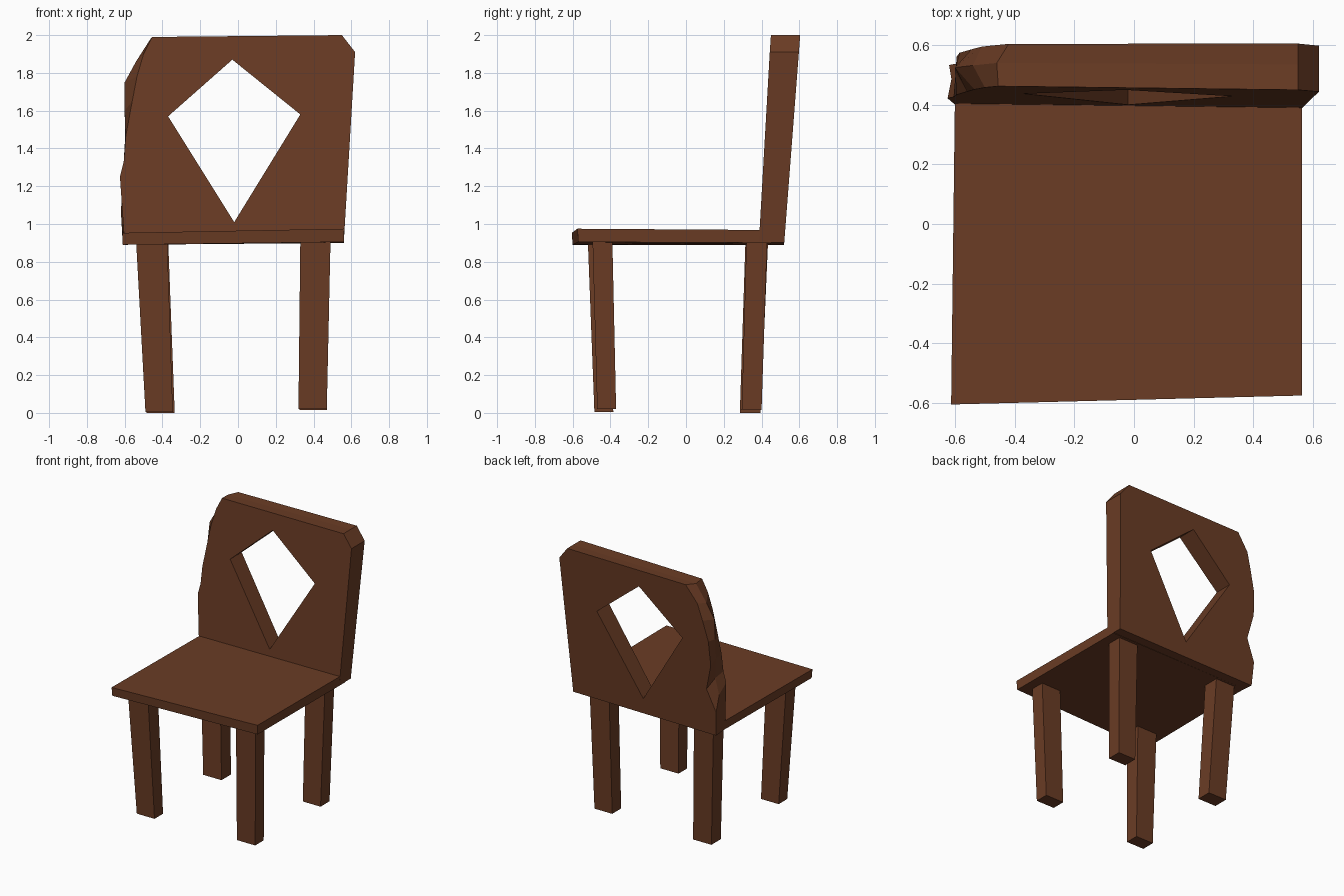
import bpy, bmesh

if "Cube" in bpy.data.objects:
    bpy.data.objects.remove(bpy.data.objects["Cube"])

wood = bpy.data.materials.new("brown wood")
wood.diffuse_color = (0.145, 0.045, 0.018, 1)
wood.use_nodes = True
wood.node_tree.nodes["Principled BSDF"].inputs["Base Color"].default_value = wood.diffuse_color


def loft(name, rings):
    """Solid skinned through closed rings with equal point counts."""
    bm = bmesh.new()
    loops = [[bm.verts.new(p) for p in ring] for ring in rings]
    n = len(loops[0])
    for a, b in zip(loops, loops[1:]):
        for i in range(n):
            j = (i + 1) % n
            bm.faces.new((a[i], a[j], b[j], b[i]))
    bm.faces.new(loops[0])
    bm.faces.new(loops[-1])
    bmesh.ops.recalc_face_normals(bm, faces=bm.faces)
    me = bpy.data.meshes.new(name)
    bm.to_mesh(me)
    bm.free()
    me.materials.append(wood)
    ob = bpy.data.objects.new(name, me)
    bpy.context.collection.objects.link(ob)
    return ob


# Seat: slightly tilted slab running into the backrest
loft("seat", [
    [(-0.61, -0.60, 0.89), (0.56, -0.57, 0.905), (0.56, 0.45, 0.90), (-0.60, 0.45, 0.89)],
    [(-0.613, -0.605, 0.953), (0.563, -0.575, 0.975), (0.563, 0.45, 0.968), (-0.60, 0.45, 0.952)],
])


# Legs: tapered posts, given by (x0, x1, y0, y1) at the top and foot
def leg(name, top, foot, z):
    def rect(r, h):
        x0, x1, y0, y1 = r
        return [(x0, y0, h), (x1, y0, h), (x1, y1, h), (x0, y1, h)]
    loft(name, [rect(foot, z), rect(top, 0.92)])


leg("front_leg_left", (-0.54, -0.375, -0.52, -0.405), (-0.49, -0.345, -0.485, -0.385), 0.005)
leg("front_leg_right", (0.33, 0.49, -0.495, -0.39), (0.32, 0.47, -0.47, -0.37), 0.02)
leg("back_leg_left", (-0.53, -0.37, 0.315, 0.435), (-0.485, -0.335, 0.285, 0.395), 0.0)
leg("back_leg_right", (0.33, 0.49, 0.32, 0.43), (0.325, 0.47, 0.295, 0.40), 0.015)

# Backrest: worn left edge described on front, middle and back planes
right = [(0.55, 2.0), (0.62, 1.91), (0.56, 0.903)]
front = [(-0.60, 0.89), (-0.625, 1.25), (-0.605, 1.33), (-0.595, 1.46),
         (-0.56, 1.65), (-0.535, 1.78), (-0.50, 1.90), (-0.455, 1.99)]
middle = [(-0.605, 0.89), (-0.612, 1.18), (-0.585, 1.30), (-0.598, 1.45),
          (-0.60, 1.60), (-0.60, 1.75), (-0.54, 1.86), (-0.46, 1.985)]
back = [(-0.61, 0.89), (-0.62, 1.07), (-0.55, 1.23), (-0.595, 1.42),
        (-0.585, 1.60), (-0.545, 1.75), (-0.51, 1.87), (-0.42, 1.99)]


def slope(outline, t):
    """Place an outline on the leaning backrest; t = 0 front, 1 back."""
    pts = []
    for x, z in outline + right:
        yf = 0.397 + 0.058 * (z - 0.97) - 0.013 * x
        yb = 0.52 + 0.077 * (z - 0.90)
        pts.append((x, yf + (yb - yf) * t, z))
    return pts


backrest = loft("backrest", [slope(front, 0), slope(middle, 0.55), slope(back, 1)])

# Kite-shaped opening cut straight through the backrest
kite = [(-0.03, 1.87), (0.33, 1.58), (-0.02, 1.01), (-0.37, 1.57)]
cutter = loft("opening_cutter", [[(x, y, z) for x, z in kite] for y in (0.2, 0.8)])
cutter.hide_render = True
cut = backrest.modifiers.new("opening", 'BOOLEAN')
cut.operation = 'DIFFERENCE'
cut.solver = 'EXACT'
cut.object = cutter
bpy.context.view_layer.objects.active = backrest
bpy.ops.object.modifier_apply(modifier=cut.name)
bpy.data.objects.remove(cutter)
